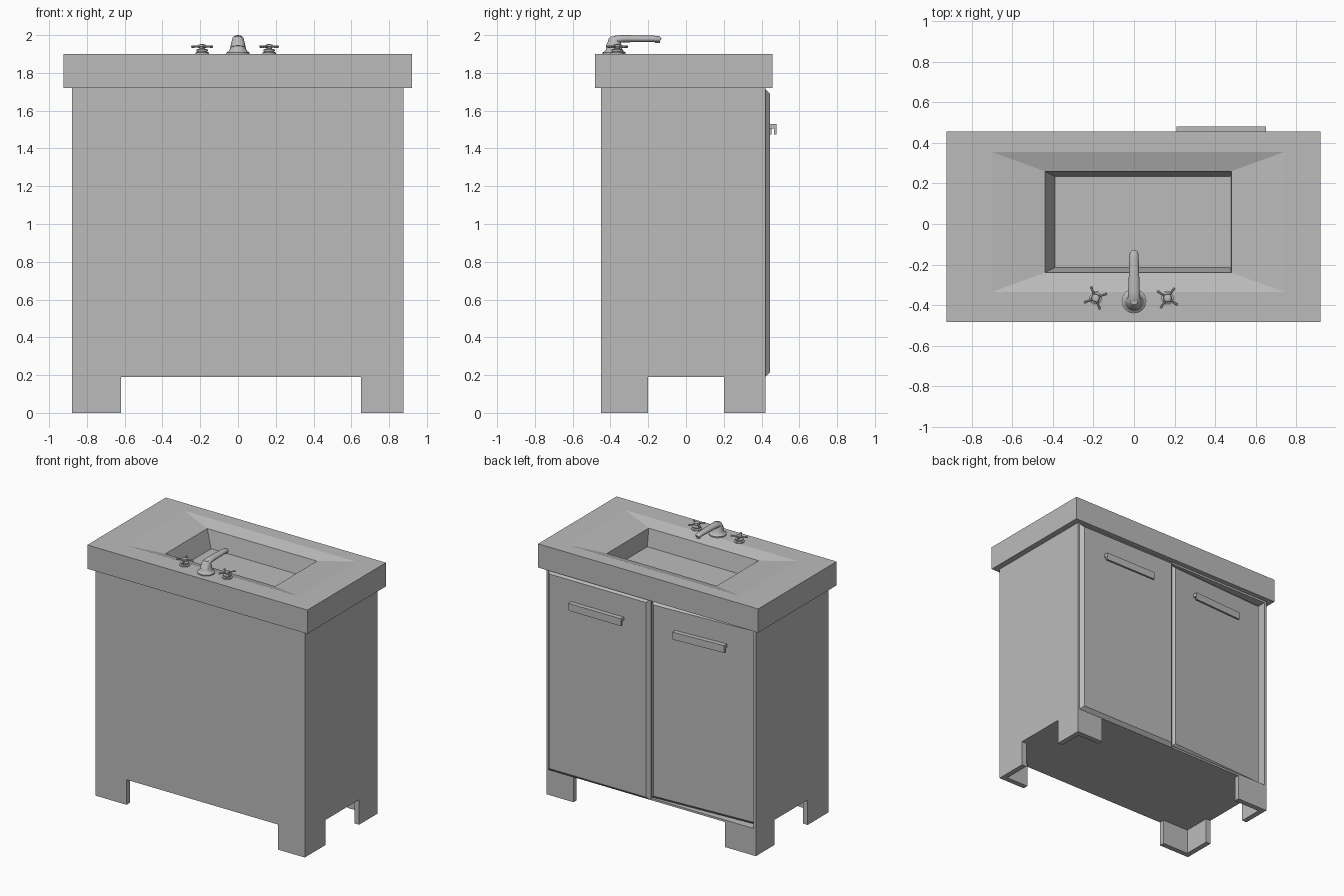
import bpy, bmesh, math
from mathutils import Matrix, Vector

cube = bpy.data.objects.get("Cube")
if cube:
    bpy.data.objects.remove(cube, do_unlink=True)

grey = bpy.data.materials.new("plain grey")
grey.use_nodes = True
GREY = (0.5, 0.5, 0.5, 1)
grey.diffuse_color = GREY
grey.node_tree.nodes["Principled BSDF"].inputs["Base Color"].default_value = GREY


def finish(name, bm, smooth=False):
    """Turn a bmesh into a grey object."""
    bmesh.ops.recalc_face_normals(bm, faces=bm.faces)
    mesh = bpy.data.meshes.new(name)
    bm.to_mesh(mesh)
    bm.free()
    mesh.materials.append(grey)
    ob = bpy.data.objects.new(name, mesh)
    bpy.context.collection.objects.link(ob)
    if smooth:
        bpy.ops.object.select_all(action='DESELECT')
        ob.select_set(True)
        bpy.context.view_layer.objects.active = ob
        bpy.ops.object.shade_smooth_by_angle(angle=math.radians(40))
    return ob


def loft(bm, rings):
    """Skin a list of closed rings and cap both ends."""
    rows = [[bm.verts.new(p) for p in ring] for ring in rings]
    n = len(rows[0])
    for a, b in zip(rows, rows[1:]):
        for i in range(n):
            j = (i + 1) % n
            bm.faces.new((a[i], a[j], b[j], b[i]))
    bm.faces.new(rows[0])
    bm.faces.new(rows[-1])


def rect(x0, x1, y0, y1, z):
    return [(x0, y0, z), (x1, y0, z), (x1, y1, z), (x0, y1, z)]


def box(name, x, y, z):
    bm = bmesh.new()
    loft(bm, [rect(*x, *y, h) for h in z])
    return finish(name, bm)


def lathe(bm, x, y, profile, n=20):
    """Stack of circles given as (radius, z)."""
    loft(bm, [[(x + r * math.cos(2 * math.pi * i / n),
                y + r * math.sin(2 * math.pi * i / n), z) for i in range(n)]
              for r, z in profile])


def carve(ob, cutter):
    cutter.hide_render = True
    mod = ob.modifiers.new("carve", 'BOOLEAN')
    mod.operation = 'DIFFERENCE'
    mod.solver = 'EXACT'
    mod.object = cutter
    bpy.context.view_layer.objects.active = ob
    bpy.ops.object.modifier_apply(modifier=mod.name)
    bpy.data.objects.remove(cutter, do_unlink=True)


# Cabinet with corner legs made of two thin walls, and a recess for one door
cabinet = box("cabinet", (-0.88, 0.875), (-0.45, 0.42), (0, 1.72))
carve(cabinet, box("cavity", (-0.84, 0.835), (-0.41, 0.38), (-0.1, 0.19)))
carve(cabinet, box("long_slot", (-0.62, 0.65), (-1, 1), (-0.1, 0.19)))
carve(cabinet, box("side_slot", (-1, 1), (-0.2, 0.2), (-0.1, 0.19)))
carve(cabinet, box("recess", (-0.862, 0), (0.34, 0.6), (0.205, 1.705)))

# Countertop: slab, shallow sloping surround and deep basin
bm = bmesh.new()
slab = (-0.925, 0.92, -0.483, 0.457)
loft(bm, [rect(*slab, 1.72), rect(*slab, 1.9),
          rect(-0.7, 0.74, -0.335, 0.355, 1.9),
          rect(-0.44, 0.48, -0.24, 0.26, 1.87),
          rect(-0.39, 0.475, -0.215, 0.235, 1.74)])
finish("countertop", bm)


# Doors with chamfered rims and hooked bar handles
def door(side, x0, x1, z0, z1, bar, placement):
    bm = bmesh.new()
    c = 0.025
    rim = [(x0, z0, x1, z1, 0), (x0 + c, z0 + c, x1 - c, z1 - c, c)]
    loft(bm, [[(a, y, b), (d, y, b), (d, y, e), (a, y, e)]
              for a, b, d, e, y in rim])
    finish(side + "_door", bm).matrix_world = placement
    hook = [(0.024, 1.505), (0.046, 1.505), (0.046, 1.475),
            (0.06, 1.475), (0.06, 1.53), (0.024, 1.53)]
    bm = bmesh.new()
    loft(bm, [[(x, y, z) for y, z in hook] for x in bar])
    finish(side + "_door_handle", bm).matrix_world = placement


door("left", 0, 0.86, 0.19, 1.715, (0.21, 0.65),
     Matrix.Translation((0, 0.42, 0)))
door("right", -0.86, 0, 0.206, 1.704, (-0.62, -0.2),
     Matrix.Translation((0, 0.405, 0)) @ Matrix.Rotation(0.055, 4, 'Z'))

# Tap: flange and tapered body
bm = bmesh.new()
lathe(bm, 0, -0.38, [(0.061, 1.9), (0.061, 1.908), (0.05, 1.915),
                     (0.043, 1.925), (0.037, 1.955), (0.03, 1.98),
                     (0.018, 1.992)], 24)
finish("tap_body", bm, True)

# Spout: ellipses (y, z, half width, half height, tilt) swept forward
bm = bmesh.new()
path = [(-0.4, 1.935, 0.036, 0.026, 1.2), (-0.388, 1.96, 0.034, 0.026, 0.9),
        (-0.365, 1.978, 0.031, 0.022, 0.4), (-0.33, 1.981, 0.028, 0.019, 0),
        (-0.17, 1.98, 0.023, 0.017, 0), (-0.145, 1.977, 0.021, 0.017, -0.3),
        (-0.135, 1.973, 0.016, 0.012, -0.5)]
loft(bm, [[(w * math.cos(a), y - h * math.sin(a) * math.sin(t),
            z + h * math.sin(a) * math.cos(t))
           for a in [2 * math.pi * i / 16 for i in range(16)]]
          for y, z, w, h, t in path])
lathe(bm, 0, -0.15, [(0.013, 1.957), (0.013, 1.975)], 12)
finish("spout", bm, True)

# Cross-shaped tap handles on round bases
for side, x, turn in (("right", -0.19, 22), ("left", 0.165, -35)):
    y = -0.365
    bm = bmesh.new()
    lathe(bm, x, y, [(0.036, 1.9), (0.036, 1.907), (0.026, 1.911),
                     (0.03, 1.916), (0.03, 1.923), (0.015, 1.928),
                     (0.015, 1.937), (0.02, 1.94), (0.018, 1.949),
                     (0.006, 1.952)], 16)
    for k in range(4):
        spin = Matrix.Rotation(math.radians(turn + 90 * k), 4, 'Z')
        arm = []
        for d, r in ((0.008, 0.007), (0.035, 0.005), (0.055, 0.007), (0.061, 0.005)):
            arm.append([Vector((x, y, 1.939)) + spin @ Vector(
                (d, r * math.cos(i * math.pi / 4), r * math.sin(i * math.pi / 4)))
                for i in range(8)])
        loft(bm, arm)
    finish(side + "_tap_handle", bm, True)
